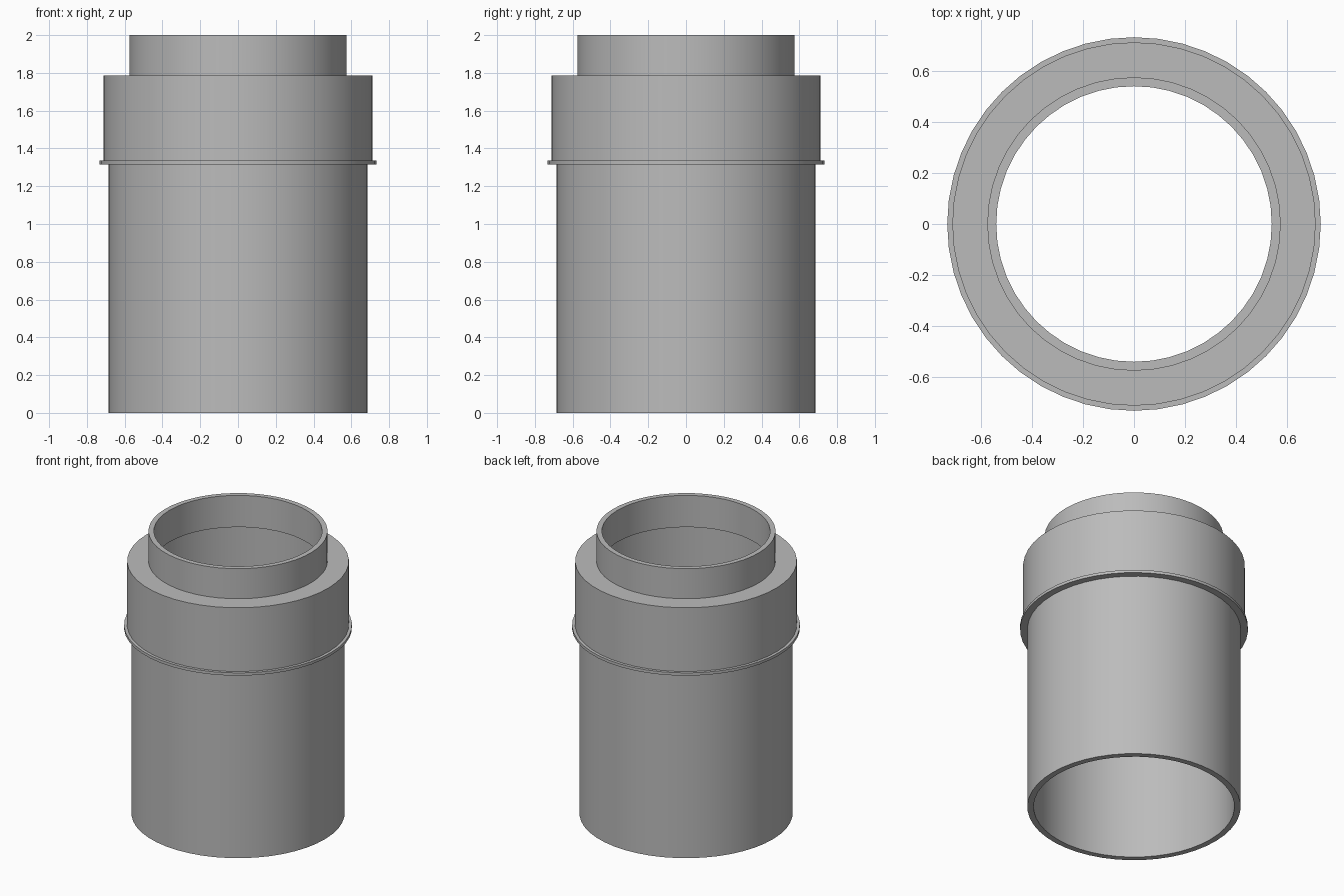
import bpy
import bmesh
import math

SEGMENTS = 48

cube = bpy.data.objects.get("Cube")
if cube:
    bpy.data.objects.remove(cube, do_unlink=True)

grey = bpy.data.materials.new("plain grey")
grey.use_nodes = True
colour = (0.5, 0.5, 0.5, 1)
grey.diffuse_color = colour
grey.node_tree.nodes["Principled BSDF"].inputs["Base Color"].default_value = colour


def lathe(name, profile):
    """Spin a closed (radius, height) profile around the z axis."""
    bm = bmesh.new()
    rings = []
    for i in range(SEGMENTS):
        a = math.tau * i / SEGMENTS
        rings.append([bm.verts.new((r * math.cos(a), r * math.sin(a), z))
                      for r, z in profile])
    n = len(profile)
    for i, ring in enumerate(rings):
        after = rings[(i + 1) % SEGMENTS]
        for j in range(n):
            k = (j + 1) % n
            bm.faces.new((ring[j], after[j], after[k], ring[k]))
    bmesh.ops.recalc_face_normals(bm, faces=bm.faces)
    mesh = bpy.data.meshes.new(name)
    bm.to_mesh(mesh)
    bm.free()
    mesh.materials.append(grey)
    obj = bpy.data.objects.new(name, mesh)
    bpy.context.collection.objects.link(obj)
    bpy.ops.object.select_all(action="DESELECT")
    obj.select_set(True)
    bpy.context.view_layer.objects.active = obj
    bpy.ops.object.shade_smooth_by_angle(angle=math.radians(30))


# Hollow stepped sleeve: lower pipe, thin flange, wide collar and narrow neck
lathe("stepped_sleeve", [
    (0.645, 0), (0.685, 0),
    (0.685, 1.315), (0.732, 1.315), (0.732, 1.335), (0.712, 1.335),
    (0.712, 1.787), (0.575, 1.787), (0.575, 2), (0.54, 2),
    (0.54, 1.775), (0.645, 1.775),
])
